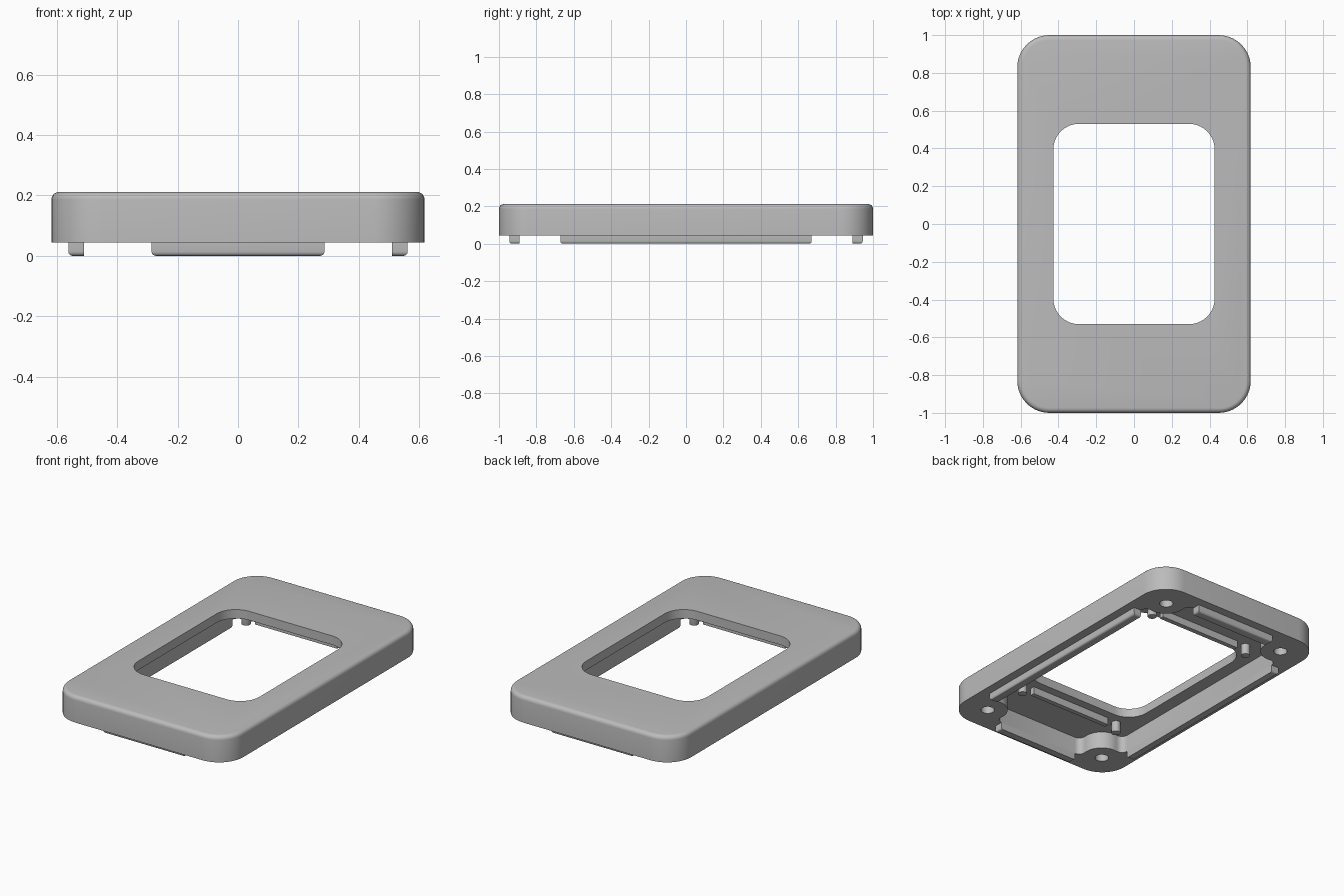
import bpy, bmesh
from math import radians, degrees, atan2, sqrt, cos, sin

if "Cube" in bpy.data.objects:
    bpy.data.objects.remove(bpy.data.objects["Cube"])

grey = bpy.data.materials.new("plain_grey")
grey.use_nodes = True
grey.diffuse_color = (0.5, 0.5, 0.5, 1)
grey.node_tree.nodes["Principled BSDF"].inputs["Base Color"].default_value = (0.5, 0.5, 0.5, 1)

RIM, CEILING, TOP = 0.045, 0.155, 0.212     # rim underside, plate underside, top face
WALL_X, WALL_Y = 0.51, 0.89                 # inner faces of the side walls
HOLE_X, HOLE_Y = 0.445, 0.83                # screw hole centres
SIGNS = [(1, 1), (-1, 1), (-1, -1), (1, -1)]


def arc(cx, cy, r, a0, a1, n=10):
    angles = [radians(a0 + (a1 - a0) * i / n) for i in range(n + 1)]
    return [(cx + r * cos(a), cy + r * sin(a)) for a in angles]


def mirror_quarter(q):
    """Complete an outline from its +x +y quarter."""
    left = [(-x, y) for x, y in reversed(q)]
    half = q + left
    return half + [(-x, -y) for x, y in half]


def rounded_rect(hx, hy, r):
    return mirror_quarter(arc(hx - r, hy - r, r, 0, 90))


def rect(x0, x1, y0, y1):
    return [(x0, y0), (x1, y0), (x1, y1), (x0, y1)]


def prism(name, outline, z0, z1, bevel=0, edge_rule=None, segments=4):
    """Extrude an outline in z, rounding the edges that meet the rule."""
    bm = bmesh.new()
    base = bm.faces.new([bm.verts.new((x, y, z0)) for x, y in outline])
    ext = bmesh.ops.extrude_face_region(bm, geom=[base])["geom"]
    bmesh.ops.translate(bm, vec=(0, 0, z1 - z0),
                        verts=[v for v in ext if isinstance(v, bmesh.types.BMVert)])
    bmesh.ops.recalc_face_normals(bm, faces=bm.faces)
    if bevel:
        edges = [e for e in bm.edges if edge_rule(e)]
        bmesh.ops.bevel(bm, geom=edges, offset=bevel, segments=segments,
                        profile=0.5, affect='EDGES')
    mesh = bpy.data.meshes.new(name)
    bm.to_mesh(mesh)
    bm.free()
    mesh.materials.append(grey)
    ob = bpy.data.objects.new(name, mesh)
    bpy.context.collection.objects.link(ob)
    return ob


def activate(ob):
    bpy.ops.object.select_all(action='DESELECT')
    ob.select_set(True)
    bpy.context.view_layer.objects.active = ob


def smooth(ob):
    activate(ob)
    bpy.ops.object.shade_smooth_by_angle(angle=radians(35))


def cut(ob, cutter):
    cutter.hide_render = True
    mod = ob.modifiers.new("cut", 'BOOLEAN')
    mod.operation, mod.solver, mod.object = 'DIFFERENCE', 'EXACT', cutter
    activate(ob)
    bpy.ops.object.modifier_apply(modifier=mod.name)
    bpy.data.objects.remove(cutter)


def flat_at(z):
    return lambda e: all(abs(v.co.z - z) < 1e-4 for v in e.verts)


# Cavity outline: straight walls that flow around a round boss in each corner
boss, fillet = 0.12, 0.04
reach = boss + fillet
f1x = WALL_X - fillet
f1y = HOLE_Y - sqrt(reach ** 2 - (f1x - HOLE_X) ** 2)
f2y = WALL_Y - fillet
f2x = HOLE_X - sqrt(reach ** 2 - (f2y - HOLE_Y) ** 2)
a1 = degrees(atan2(f1y - HOLE_Y, f1x - HOLE_X))
a2 = degrees(atan2(f2y - HOLE_Y, f2x - HOLE_X)) - 360
quarter = (arc(f1x, f1y, fillet, 0, a1 + 180, 6)
           + arc(HOLE_X, HOLE_Y, boss, a1, a2, 14)[1:-1]
           + arc(f2x, f2y, fillet, a2 + 180, 90, 6))

# Frame with its cavity, window and blind screw holes
frame = prism("frame", rounded_rect(0.618, 1.0, 0.17), RIM, TOP, 0.026, flat_at(TOP), 5)
cut(frame, prism("cavity_cutter", mirror_quarter(quarter), -0.1, CEILING))
cut(frame, prism("window_cutter", rounded_rect(0.427, 0.53, 0.135), 0, 0.4))
for sx, sy in SIGNS:
    cut(frame, prism("hole_cutter", arc(sx * HOLE_X, sy * HOLE_Y, 0.04, 0, 345, 23),
                     -0.1, CEILING))
smooth(frame)


# Locating lips below the rim, rounded along their outer and end edges
def lip_rule(axis, inner):
    def rule(e):
        on_inner = all(abs(abs(v.co[axis]) - inner) < 1e-4 for v in e.verts)
        return flat_at(0)(e) and not on_inner
    return rule


for s, side in ((1, "left"), (-1, "right")):
    smooth(prism(side + "_lip", rect(s * WALL_X, s * 0.562, -f1y, f1y), 0, RIM,
                 0.014, lip_rule(0, WALL_X)))
for s, side in ((1, "back"), (-1, "front")):
    smooth(prism(side + "_lip", rect(-f2x, f2x, s * WALL_Y, s * 0.945), 0, RIM,
                 0.014, lip_rule(1, WALL_Y)))
    # Stiffening rib between the pins
    prism(side + "_rib", rect(-0.29, 0.29, s * 0.585, s * 0.615), 0.108, CEILING)

# Locating pins under the plate
for sx, sy in SIGNS:
    name = ("back" if sy > 0 else "front") + ("_left" if sx > 0 else "_right") + "_pin"
    smooth(prism(name, arc(sx * 0.364, sy * 0.602, 0.028, 0, 345, 23), 0.085, CEILING,
                 0.004, flat_at(0.085), 2))
